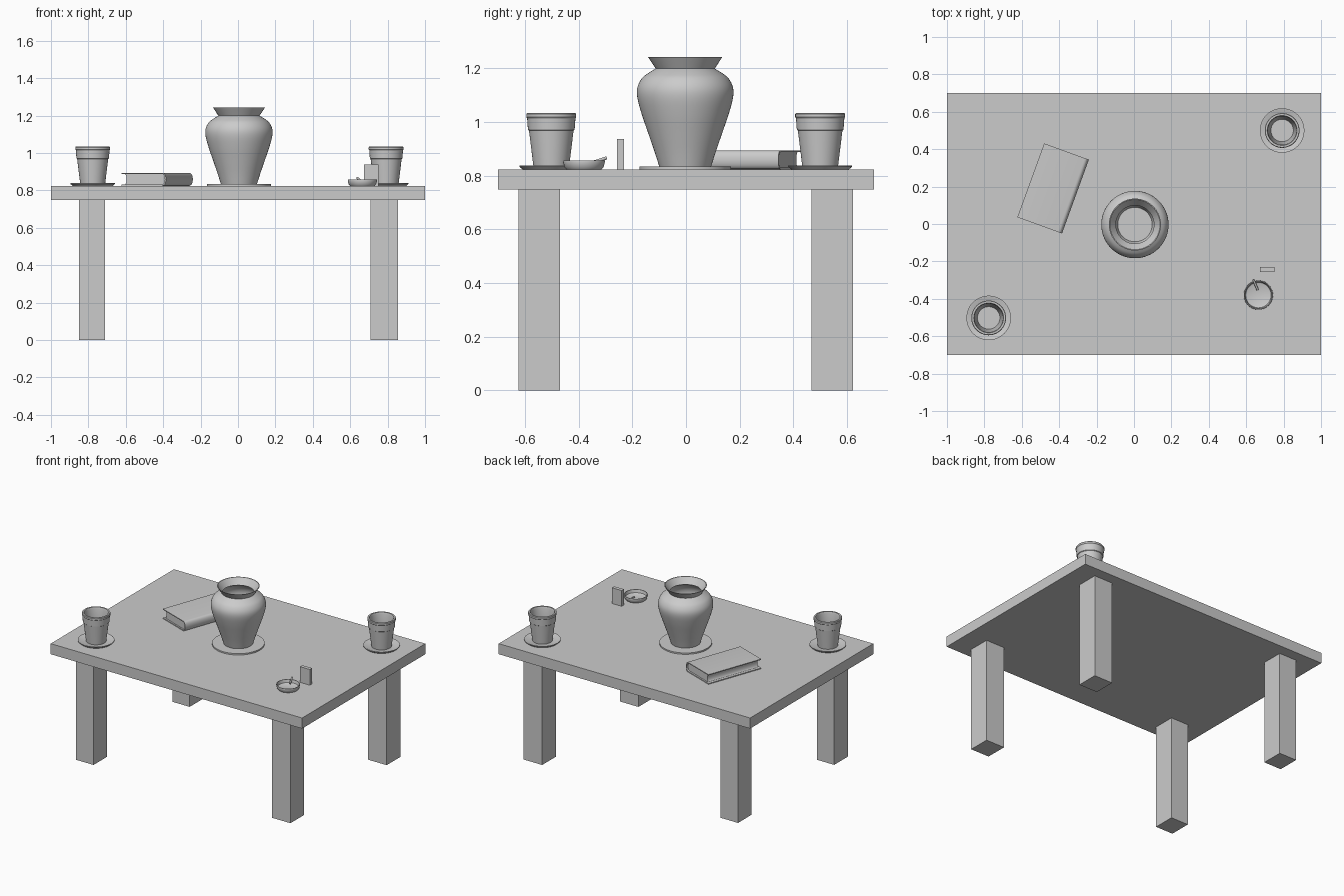
import bpy, bmesh, math
from mathutils import Vector, Matrix

if "Cube" in bpy.data.objects:
    bpy.data.objects.remove(bpy.data.objects["Cube"])

TOP = 0.824  # tabletop height


def finish(name, bm, smooth=None):
    bmesh.ops.recalc_face_normals(bm, faces=bm.faces)
    me = bpy.data.meshes.new(name)
    bm.to_mesh(me)
    bm.free()
    ob = bpy.data.objects.new(name, me)
    bpy.context.collection.objects.link(ob)
    if smooth:
        bpy.ops.object.select_all(action='DESELECT')
        ob.select_set(True)
        bpy.context.view_layer.objects.active = ob
        bpy.ops.object.shade_smooth_by_angle(angle=math.radians(smooth))
    return ob


def box(name, lo, hi):
    lo, hi = Vector(lo), Vector(hi)
    bm = bmesh.new()
    m = Matrix.Translation((lo + hi) / 2) @ Matrix.Diagonal((*(hi - lo), 1))
    bmesh.ops.create_cube(bm, size=1, matrix=m)
    return finish(name, bm)


def lathe(name, profile, x, y, z=TOP, segs=48):
    """Spin (radius, height) points, both ends on the axis."""
    bm = bmesh.new()
    vs = [bm.verts.new((r, 0, h)) for r, h in profile]
    es = [bm.edges.new(p) for p in zip(vs, vs[1:])]
    bmesh.ops.spin(bm, geom=vs + es, axis=(0, 0, 1), cent=(0, 0, 0),
                   angle=2 * math.pi, steps=segs, use_duplicate=False)
    bmesh.ops.remove_doubles(bm, verts=bm.verts, dist=1e-5)
    bmesh.ops.translate(bm, verts=bm.verts, vec=(x, y, z))
    return finish(name, bm, 32)


def curve(pts, n=4):
    """Catmull-Rom curve through the points."""
    p = [Vector(q) for q in [pts[0]] + pts + [pts[-1]]]
    out = []
    for a, b, c, d in zip(p, p[1:], p[2:], p[3:]):
        for i in range(n):
            t = i / n
            out.append(0.5 * (2 * b + (c - a) * t + (2 * a - 5 * b + 4 * c - d) * t * t
                              + (3 * b - a - 3 * c + d) * t ** 3))
    return [tuple(v) for v in out] + [pts[-1]]


def extrude(name, outline, half, matrix):
    """Extrude an (x, z) outline along y from -half to half."""
    bm = bmesh.new()
    f = bm.faces.new([bm.verts.new((x, -half, z)) for x, z in outline])
    g = bmesh.ops.extrude_face_region(bm, geom=[f])['geom']
    bmesh.ops.translate(bm, verts=[v for v in g if isinstance(v, bmesh.types.BMVert)],
                        vec=(0, 2 * half, 0))
    bmesh.ops.transform(bm, matrix=matrix, verts=bm.verts)
    return finish(name, bm, 32)


def arc(x, bulge, z0, z1, n=10):
    """Bowed line from (x, z0) to (x, z1)."""
    return [(x + bulge * math.sin(math.pi * i / n) ** 0.8, z0 + (z1 - z0) * (0.5 - 0.5 * math.cos(math.pi * i / n)))
            for i in range(n + 1)]


# Table
box("tabletop", (-1, -0.7, 0.748), (1, 0.7, TOP))
for side, x0, x1 in (("left", -0.85, -0.712), ("right", 0.708, 0.855)):
    for end, y0, y1 in (("front", -0.625, -0.47), ("back", 0.468, 0.623)):
        box(f"{end}_{side}_leg", (x0, y0, 0), (x1, y1, 0.748))

# Central vase on a thin mat
lathe("vase_mat", [(0, 0), (0.171, 0), (0.171, 0.010), (0, 0.010)], 0.005, -0.003)
outer = curve([(0.097, 0.011), (0.114, 0.065), (0.138, 0.135), (0.162, 0.205),
               (0.178, 0.265), (0.178, 0.305), (0.162, 0.338), (0.138, 0.358), (0.110, 0.375)])
inner = [(max(r - 0.008, 0), max(h, 0.022)) for r, h in reversed(outer)]
lathe("vase", [(0, 0.011)] + outer + [(0.139, 0.419), (0.134, 0.419)] + inner + [(0, 0.022)],
      0.005, -0.003, segs=64)

# Two flower pots with saucers
for side, x, y in (("left", -0.777, -0.502), ("right", 0.792, 0.5)):
    lathe(f"{side}_saucer", [(0, 0), (0.108, 0), (0.119, 0.010), (0.119, 0.014), (0.113, 0.014),
                             (0.098, 0.006), (0, 0.006)], x, y)
    lathe(f"{side}_pot", [(0, 0.006), (0.066, 0.006), (0.082, 0.136), (0.083, 0.144), (0.087, 0.147),
                          (0.090, 0.190), (0.093, 0.194), (0.093, 0.206), (0.090, 0.210),
                          (0.080, 0.210), (0.076, 0.198), (0.074, 0.140), (0.060, 0.018),
                          (0, 0.018)], x, y)

# Ashtray with a cigarette leaning on its rim
lathe("ashtray", [(0, 0), (0.066, 0), (0.073, 0.008), (0.078, 0.028), (0.077, 0.033),
                  (0.073, 0.033), (0.068, 0.012), (0.060, 0.008), (0, 0.008)], 0.665, -0.38)
a, b = Vector((0.661, -0.352, 0.848)), Vector((0.638, -0.297, 0.866))
bm = bmesh.new()
bmesh.ops.create_cone(bm, cap_ends=True, segments=16, radius1=0.006, radius2=0.006,
                      depth=(b - a).length,
                      matrix=Matrix.Translation((a + b) / 2) @ (b - a).to_track_quat('Z', 'Y').to_matrix().to_4x4())
finish("cigarette", bm, 40)

# Small upright matchbox
box("matchbox", (0.673, -0.257, TOP), (0.751, -0.231, 0.937))

# Hardback book: C-shaped cover round a page block with a hollow fore edge
place = Matrix.Translation((-0.4325, 0.19, TOP)) @ Matrix.Rotation(math.radians(-20), 4, 'Z')
H, t = 0.070, 0.006
cover = [(-0.127, 0)] + arc(0.104, 0.023, 0, H) + [(-0.127, H), (-0.127, H - t)] \
    + arc(0.102, 0.018, t, H - t)[::-1] + [(-0.127, t)]
extrude("book_cover", cover, 0.21, place)
pages = arc(0.102, 0.0175, t, H - t) + arc(-0.115, 0.014, t, H - t)[::-1]
extrude("book_pages", pages, 0.199, place)
